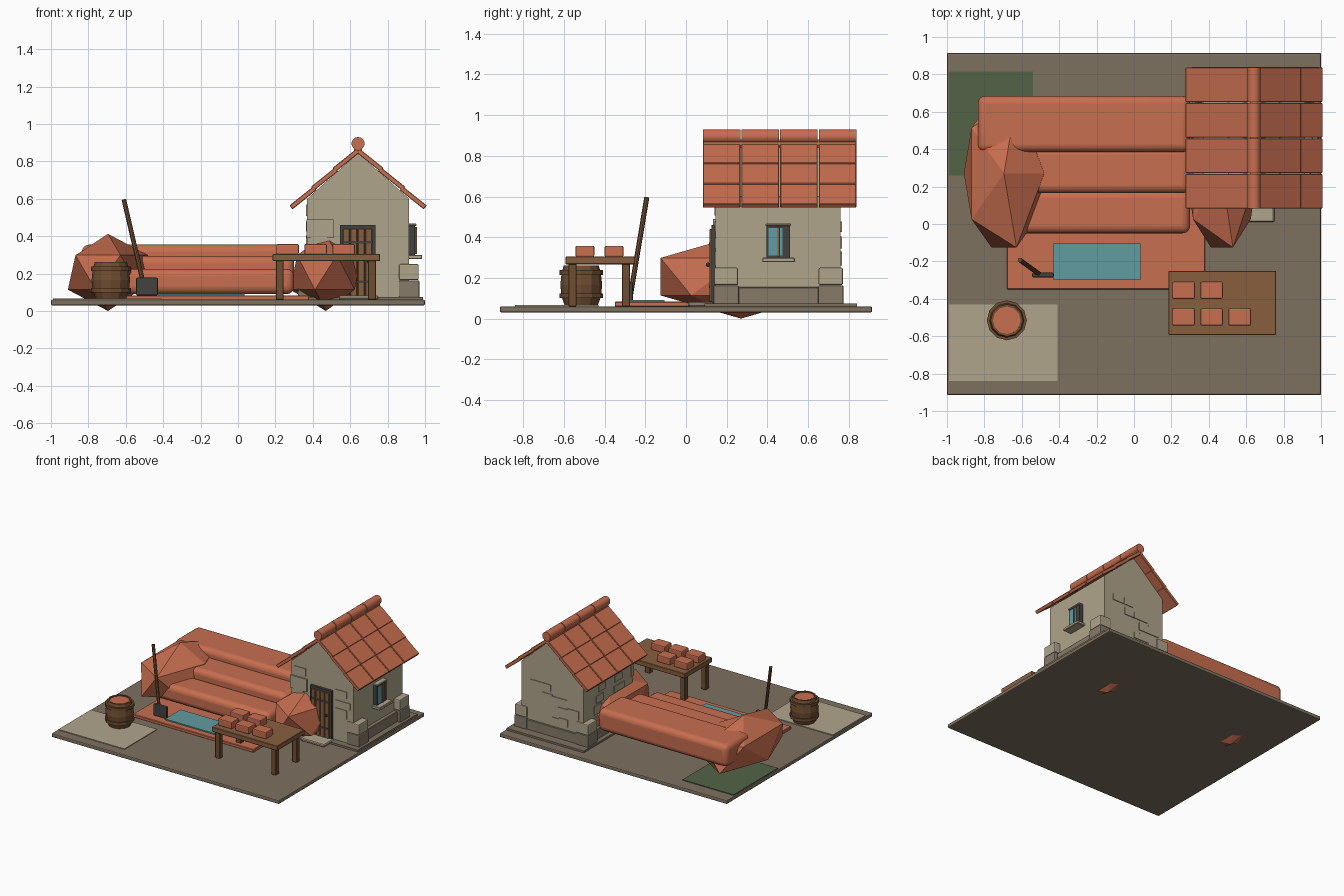
import bpy, bmesh, math, random
from mathutils import Vector, Matrix

if "Cube" in bpy.data.objects:
    bpy.data.objects.remove(bpy.data.objects["Cube"])

random.seed(4)


def srgb(r, g, b):
    return tuple((c / 255 / 12.92) if c < 10 else ((c / 255 + .055) / 1.055) ** 2.4 for c in (r, g, b)) + (1,)


def material(name, rgb):
    m = bpy.data.materials.new(name)
    m.diffuse_color = srgb(*rgb)
    m.use_nodes = True
    m.node_tree.nodes["Principled BSDF"].inputs["Base Color"].default_value = m.diffuse_color
    return m


CLAY = material("terracotta", (199, 110, 79))
EARTH = material("earth", (125, 113, 96))
CREAM = material("cream stone", (176, 165, 140))
GREY = material("grey stone", (134, 123, 106))
GREEN = material("moss green", (82, 100, 72))
WATER = material("water teal", (97, 156, 160))
WOOD = material("wood", (136, 95, 62))
DARKWOOD = material("dark wood", (112, 78, 50))
IRON = material("dark iron", (66, 67, 64))


def finish(name, bm, mat, bevel=0.0, segments=1, smooth=False):
    bmesh.ops.recalc_face_normals(bm, faces=bm.faces)
    me = bpy.data.meshes.new(name)
    bm.to_mesh(me)
    bm.free()
    me.materials.append(mat)
    ob = bpy.data.objects.new(name, me)
    bpy.context.collection.objects.link(ob)
    if bevel:
        mod = ob.modifiers.new("bevel", 'BEVEL')
        mod.width, mod.segments = bevel, segments
    if smooth:
        bpy.context.view_layer.objects.active = ob
        ob.select_set(True)
        bpy.ops.object.shade_smooth_by_angle(angle=math.radians(40))
        ob.select_set(False)
    return ob


def add_box(bm, x0, x1, y0, y1, z0, z1):
    m = Matrix.Translation(((x0 + x1) / 2, (y0 + y1) / 2, (z0 + z1) / 2)) @ Matrix.Diagonal((x1 - x0, y1 - y0, z1 - z0, 1))
    bmesh.ops.create_cube(bm, size=1, matrix=m)


def boxes(name, mat, spans, bevel=0.0, segments=1, smooth=False):
    bm = bmesh.new()
    for s in spans:
        add_box(bm, *s)
    return finish(name, bm, mat, bevel, segments, smooth)


def rod(bm, a, b, r, sides=8):
    a, b = Vector(a), Vector(b)
    d = b - a
    m = Matrix.Translation((a + b) / 2) @ d.to_track_quat('Z', 'Y').to_matrix().to_4x4()
    bmesh.ops.create_cone(bm, cap_ends=True, segments=sides, radius1=r, radius2=r, depth=d.length, matrix=m)


def lathe(name, mat, profile, x, y, sides, smooth=False):
    bm = bmesh.new()
    rings = [[bm.verts.new((x + r * math.cos(2 * math.pi * i / sides), y + r * math.sin(2 * math.pi * i / sides), z))
              for i in range(sides)] for r, z in profile]
    for lo, hi in zip(rings, rings[1:]):
        for i in range(sides):
            j = (i + 1) % sides
            bm.faces.new((lo[i], lo[j], hi[j], hi[i]))
    bm.faces.new(rings[0])
    bm.faces.new(rings[-1])
    return finish(name, bm, mat, smooth=smooth)


# Ground plate and coloured patches
boxes("ground_plate", EARTH, [(-1, 1, -.915, .915, .03, .06)], .008, 2)
boxes("grass_patch", GREEN, [(-.99, -.54, .26, .815, .058, .066)])
boxes("sand_patch", CREAM, [(-.99, -.41, -.84, -.43, .058, .066)])
boxes("house_yard", EARTH, [(.31, .99, .09, .84, .058, .075)])

# Clay pit with water
boxes("clay_pit_floor", CLAY, [(-.68, .38, -.35, .15, .058, .083)], .004)
boxes("pit_water", WATER, [(-.43, .035, -.30, -.105, .08, .092)])

# Stepped clay banks with rounded edges
for n, (x0, y0, y1, z0, z1) in enumerate([(-.80, -.05, .18, .09, .225), (-.82, .165, .41, .13, .295),
                                          (-.835, .385, .685, .18, .355)]):
    boxes("clay_bank_%d" % (n + 1), CLAY, [(x0, .30, y0, y1, z0, z1)], .04, 4, True)

# Faceted clay boulders at both ends
for side, x, sx in (("left", -.695, .24), ("right", .47, .213)):
    bm = bmesh.new()
    bmesh.ops.create_icosphere(bm, subdivisions=1, radius=1,
                               matrix=Matrix.Translation((x, .27, .206)) @ Matrix.Diagonal((sx, .465, .206, 1)))
    finish("clay_boulder_" + side, bm, CLAY)

# House walls as one gabled prism
WX0, WX1, WY0, WY1, CX = .37, .915, .145, .76, .642
bm = bmesh.new()
outline = [(WX0, .06), (WX1, .06), (WX1, .60), (CX, .845), (WX0, .60)]
f = bm.faces.new([bm.verts.new((x, WY0, z)) for x, z in outline])
ext = bmesh.ops.extrude_face_region(bm, geom=[f])
bmesh.ops.translate(bm, vec=(0, WY1 - WY0, 0), verts=[v for v in ext['geom'] if isinstance(v, bmesh.types.BMVert)])
finish("house_walls", bm, CREAM)

# Raised stones scattered on the four walls
bm = bmesh.new()
add_box(bm, .365, .51, WY0 - .012, WY0 + .02, .39, .49)
for row in range(5):
    z0 = .18 + row * .082
    for k in range(2):
        w, h = random.uniform(.08, .14), random.uniform(.045, .07)
        if row < 4:
            x = random.uniform(.40, .76)
            add_box(bm, x, x + w, WY1 - .01, WY1 + .006, z0, z0 + h)
        y = random.uniform(.17 + .28 * k, .30 + .28 * k)
        add_box(bm, WX0 - .006, WX0 + .01, y, y + w, z0, z0 + h)
        x = random.choice((.39, .76))
        add_box(bm, x, x + w, WY0 - .005, WY0 + .01, z0, z0 + h)
finish("raised_wall_stones", bm, CREAM)

# Stone base course and corner stones
boxes("base_course", GREY, [(.345, .945, WY0 + .005, .768, .07, .155)], .004)
low, high = [], []
for x0, x1 in ((.32, .43), (.86, .97)):
    for y0, y1 in ((.135, .26), (.65, .775)):
        low.append((x0, x1, y0, y1, .07, .163))
        high.append((x0 + .002, x1 - .004, y0 + .002, y1 - .004, .165, .25))
boxes("corner_stones_lower", GREY, low, .007, 2)
boxes("corner_stones_upper", CREAM, high, .007, 2)

# Door with frame, planks, knob and step
boxes("door_frame", IRON, [(.545, .735, .125, .15, .075, .46)])
boxes("door_planks", WOOD, [(.562 + i * .04, .597 + i * .04, .115, .14, .08, .44) for i in range(4)], .003)
boxes("door_battens", IRON, [(.56, .72, .112, .12, z, z + .014) for z in (.15, .36)])
bm = bmesh.new()
bmesh.ops.create_icosphere(bm, subdivisions=2, radius=.011, matrix=Matrix.Translation((.70, .108, .265)))
finish("door_knob", bm, IRON)
boxes("door_step", CREAM, [(.54, .75, .01, .135, .06, .082)], .006)

# Side window with panes, bar, lintel and sill
boxes("window_frame", IRON, [(.90, .945, .395, .512, .30, .455)])
boxes("window_pane", WATER, [(.94, .949, .405, .45, .31, .445), (.94, .949, .462, .475, .31, .445)])
boxes("window_bar", WOOD, [(.94, .956, .450, .460, .305, .45)])
boxes("window_sill", CREAM, [(.90, .985, .375, .535, .277, .30), (.90, .955, .39, .517, .455, .468)], .004)

# Roof tiles: three overlapping rows and four columns per slope
bm = bmesh.new()
ANG, ROW, TW = math.radians(41), .153, .19
for sgn in (-1, 1):
    for r in range(3):
        for c in range(4):
            d = .015 + ROW * (r + .5)
            m = (Matrix.Translation((CX, .08 + TW * (c + .5), .872)) @ Matrix.Rotation(sgn * ANG, 4, 'Y')
                 @ Matrix.Translation((sgn * d, 0, -.008)) @ Matrix.Rotation(-sgn * .04, 4, 'Y')
                 @ Matrix.Diagonal((ROW + .012, TW - .006, .026, 1)))
            bmesh.ops.create_cube(bm, size=1, matrix=m)
finish("roof_tiles", bm, CLAY, .003)

# Ridge caps
bm = bmesh.new()
for c in range(4):
    rod(bm, (CX, .083 + TW * c, .895), (CX, .077 + TW * (c + 1), .895), .035, 14)
finish("ridge_caps", bm, CLAY, smooth=True)
boxes("ridge_bed", CLAY, [(CX - .022, CX + .022, .085, .835, .84, .88)])

# Work table with legs and drying bricks
boxes("table_top", WOOD, [(.185, .76, -.593, -.25, .267, .305)], .003)
boxes("table_legs", DARKWOOD, [(x, x + .042, y, y + .04, .06, .27) for x in (.202, .695) for y in (-.578, -.315)], .003)
boxes("clay_bricks", CLAY, [(.205 + i * .15, .325 + i * .15, y, y + .092, .303, .358)
                            for y in (-.543, -.40) for i in range(3) if not (i == 2 and y > -.5)], .007, 2)

# Barrel: bulged staves, hoops and clay filling
BX, BY = -.68, -.515
lathe("barrel_staves", DARKWOOD, [(.082, .066), (.097, .11), (.103, .165), (.097, .22), (.086, .262), (.074, .262), (.074, .235)],
      BX, BY, 12)
for n, z in enumerate((.10, .215)):
    lathe("barrel_hoop_%d" % (n + 1), DARKWOOD, [(.09, z), (.107, z), (.107, z + .024), (.09, z + .024)], BX, BY, 12)
bm = bmesh.new()
rod(bm, (BX, BY, .225), (BX, BY, .255), .075, 16)
finish("barrel_clay", bm, CLAY)

# Spade stuck in the pit
bm = bmesh.new()
rod(bm, (-.50, -.272, .12), (-.61, -.193, .595), .0125, 8)
finish("spade_handle", bm, DARKWOOD)
boxes("spade_blade", IRON, [(-.545, -.428, -.286, -.26, .083, .178)], .008, 2)
